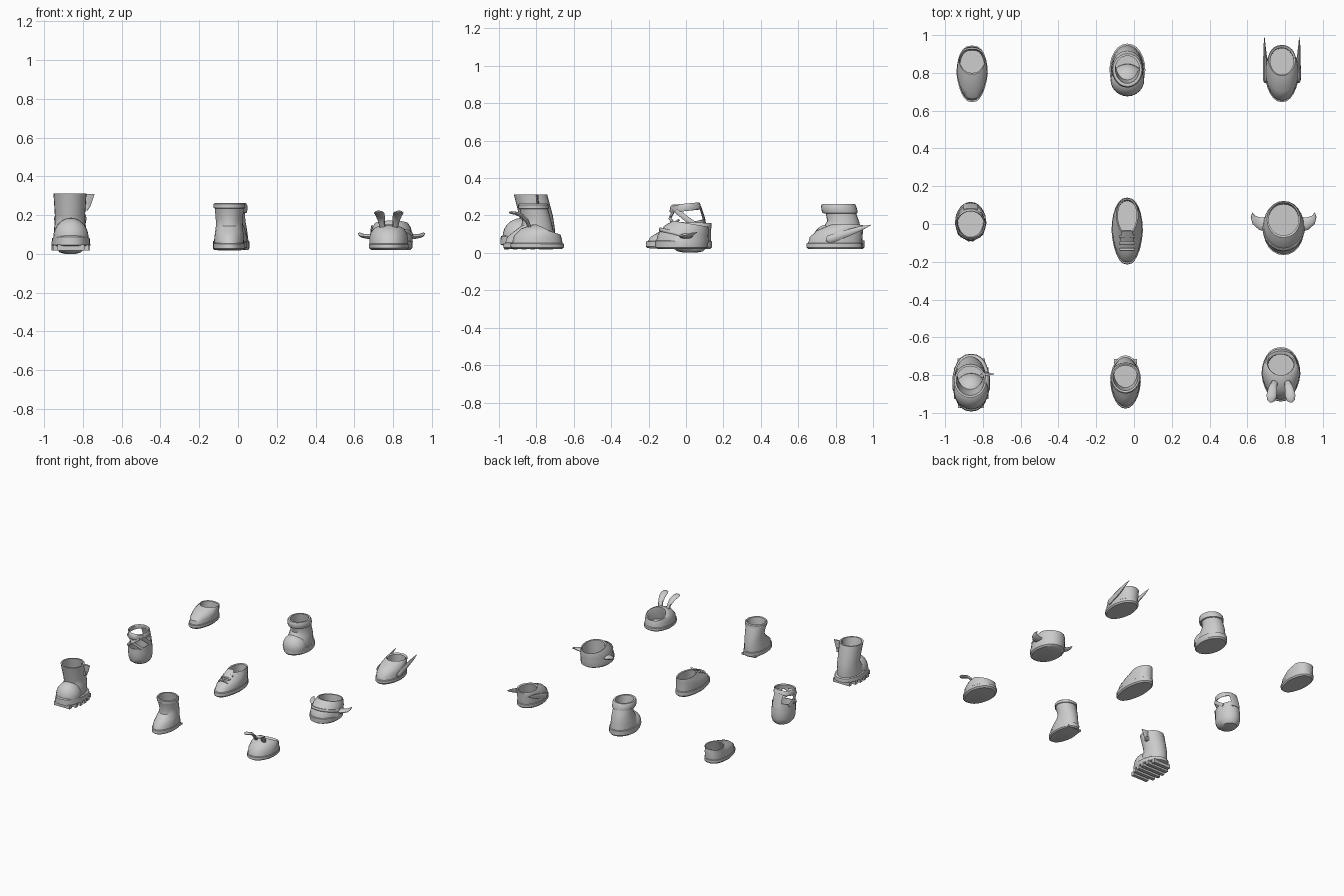
import bpy, bmesh
from math import sin, cos, pi, radians
from mathutils import Vector

N = 24


def finish(name, bm, angle=35):
    bmesh.ops.recalc_face_normals(bm, faces=bm.faces)
    me = bpy.data.meshes.new(name)
    bm.to_mesh(me)
    bm.free()
    ob = bpy.data.objects.new(name, me)
    bpy.context.collection.objects.link(ob)
    bpy.context.view_layer.objects.active = ob
    ob.select_set(True)
    bpy.ops.object.shade_smooth_by_angle(angle=radians(angle))
    ob.select_set(False)
    return ob


def bridge(name, loops, closed=False):
    # skin a list of point loops, capped at the ends or closed into a band
    bm = bmesh.new()
    vs = [[bm.verts.new(p) for p in lp] for lp in loops]
    pairs = list(zip(vs, vs[1:])) + ([(vs[-1], vs[0])] if closed else [])
    for a, b in pairs:
        n = len(a)
        for i in range(n):
            bm.faces.new((a[i], a[(i + 1) % n], b[(i + 1) % n], b[i]))
    if not closed:
        bm.faces.new(vs[0])
        bm.faces.new(vs[-1])
    return finish(name, bm)


def shell(name, cx, rings, taper=0.12, e=0.85, closed=False):
    # each ring: front y, front z, back y, back z, half width
    loops = []
    for yf, zf, yb, zb, hw in rings:
        lp = []
        for i in range(N):
            c, s = cos(2 * pi * i / N), sin(2 * pi * i / N)
            px = abs(c) ** e * (1 if c > 0 else -1) * (1 - taper * max(0, -s))
            t = (s + 1) / 2
            lp.append((cx + hw * px, yf + (yb - yf) * t, zf + (zb - zf) * t))
        loops.append(lp)
    return bridge(name, loops, closed)


def horn(name, pts, size, up=(0, 0, 1), n=10):
    # oval section (width, thickness) swept along a path
    pts = [Vector(p) for p in pts]
    loops = []
    for i, p in enumerate(pts):
        t = (pts[min(i + 1, len(pts) - 1)] - pts[max(i - 1, 0)]).normalized()
        side = t.cross(Vector(up)).normalized()
        nor = side.cross(t)
        w, h = size[i]
        loops.append([p + side * w * cos(2 * pi * k / n) + nor * h * sin(2 * pi * k / n) for k in range(n)])
    return bridge(name, loops)


def dome(name, loc, scale):
    bm = bmesh.new()
    bmesh.ops.create_uvsphere(bm, u_segments=24, v_segments=14, radius=1)
    for v in bm.verts:
        v.co = Vector((v.co.x * scale[0] + loc[0], v.co.y * scale[1] + loc[1],
                       max(v.co.z, -0.2) * scale[2] + loc[2]))
    return finish(name, bm)


def box(name, loc, size):
    bm = bmesh.new()
    bmesh.ops.create_cube(bm, size=1)
    for v in bm.verts:
        v.co = Vector([v.co[i] * size[i] + loc[i] for i in range(3)])
    return finish(name, bm)


# slip-on shoe
shell("slip_on", -.857, [
    (.655, .02, .935, .02, .075), (.645, .03, .945, .03, .083), (.645, .05, .945, .05, .083),
    (.655, .052, .938, .052, .079), (.662, .08, .94, .10, .081), (.70, .11, .937, .12, .079),
    (.793, .14, .935, .128, .072), (.80, .135, .925, .125, .067), (.76, .055, .92, .05, .064)], .2, .75)

# collared boot with toe cap
shell("collar_boot", -.035, [
    (.685, .02, .945, .02, .088), (.675, .03, .955, .03, .095), (.675, .065, .955, .065, .095),
    (.69, .067, .945, .067, .087), (.70, .10, .94, .10, .085), (.735, .14, .935, .13, .08),
    (.755, .17, .925, .17, .073), (.748, .21, .91, .21, .071), (.73, .213, .918, .213, .08),
    (.725, .225, .917, .225, .083), (.722, .25, .91, .25, .083), (.728, .262, .902, .262, .077),
    (.745, .262, .89, .262, .064), (.765, .14, .91, .12, .062), (.77, .06, .915, .06, .062)], .05, .95)
dome("toe_cap", (-.035, .762, .065), (.089, .086, .088))

# winged shoe
shell("winged_shoe", .783, [
    (.655, .02, .935, .02, .083), (.645, .03, .945, .03, .091), (.645, .05, .945, .05, .091),
    (.653, .053, .94, .053, .087), (.662, .085, .945, .10, .088), (.70, .12, .945, .12, .084),
    (.77, .15, .948, .145, .076), (.785, .155, .945, .15, .072), (.79, .147, .932, .143, .062),
    (.77, .06, .93, .055, .064)], .1, .9)
for s in (-1, 1):
    x = .783 + s * .088
    horn("ankle_wing", [(x, .748, .072), (x, .762, .073), (x, .79, .08), (x, .87, .108), (x + s * .004, .94, .133), (x + s * .004, .99, .15)],
         [(.006, .008), (.012, .022), (.013, .022), (.011, .019), (.006, .012), (.001, .001)])

# strapped bootie: cup, ankle cuff, straps
C = -.865
shell("bootie_cup", C, [
    (-.01, .001, .055, .001, .03), (-.045, .008, .09, .008, .055), (-.075, .03, .11, .03, .073),
    (-.085, .06, .117, .06, .08), (-.087, .10, .115, .11, .081), (-.085, .14, .103, .18, .079),
    (-.078, .14, .096, .18, .073), (-.07, .06, .10, .05, .068)], 0, 1)
shell("ankle_cuff", C, [
    (-.085, .215, .08, .232, .077), (-.088, .222, .083, .237, .08), (-.083, .25, .075, .265, .08),
    (-.076, .257, .069, .27, .076), (-.072, .25, .067, .263, .07), (-.076, .22, .074, .235, .07)], 0, 1, True)
horn("heel_tab", [(C, .104, .14), (C, .094, .19), (C, .076, .245)], [(.038, .007)] * 3, (0, 1, .3))
for s in (-1, 1):
    horn("cross_strap", [(C + s * .07, .05, .15), (C + s * .077, .005, .18), (C + s * .062, -.05, .225)],
         [(.007, .015)] * 3)
    horn("front_strap", [(C + s * .06, -.055, .145), (C + s * .01, -.087, .185), (C - s * .05, -.065, .225)],
         [(.006, .011)] * 3)

# lace-up sneaker
S = -.036
shell("sneaker", S, [
    (-.205, .025, .13, .02, .074), (-.215, .035, .14, .03, .083), (-.213, .06, .14, .06, .083),
    (-.203, .063, .134, .063, .079), (-.19, .085, .134, .10, .08), (-.14, .115, .135, .13, .073),
    (-.085, .14, .137, .15, .065), (-.055, .165, .137, .16, .058), (-.048, .16, .127, .155, .05),
    (-.06, .07, .122, .06, .054)], .12, .85)
for i in range(3):
    y, z, w = -.135 + i * .034, .122 + i * .015, .038
    horn("lace", [(S - w, y, z - .006), (S - w / 2, y, z + .004), (S + w / 2, y, z + .004), (S + w, y, z - .006)],
         [(.008, .006)] * 4, n=8)
horn("tongue", [(S, -.11, .125), (S, -.06, .16), (S, -.035, .178)], [(.035, .008), (.034, .008), (.026, .006)])

# finned slipper
F = .792
shell("finned_slipper", F, [
    (-.15, .02, .10, .02, .095), (-.165, .03, .115, .03, .107), (-.165, .065, .12, .06, .11),
    (-.158, .067, .12, .066, .108), (-.15, .10, .122, .10, .108), (-.115, .145, .122, .125, .10),
    (-.072, .172, .12, .14, .088), (-.06, .17, .113, .138, .08), (-.06, .05, .105, .05, .08)], 0, .97)
horn("brow_band", [(F + .105 * cos(a), -.015 - .122 * sin(a), .095 + .03 * sin(a))
                   for a in [pi * i / 12 for i in range(13)]], [(.008, .011)] * 13)
for s in (-1, 1):
    horn("side_fin", [(F + s * .09, 0, .09), (F + s * .12, .002, .09), (F + s * .148, .018, .094), (F + s * .163, .04, .104), (F + s * .165, .06, .11)],
         [(.042, .016), (.034, .013), (.025, .01), (.012, .006), (.001, .001)])

# heavy tread boot
B = -.862
shell("tread_boot_sole", B, [
    (-.98, .04, -.70, .04, .09), (-.993, .045, -.687, .045, .1), (-.99, .088, -.69, .072, .098),
    (-.98, .095, -.70, .078, .09)], .03, .85)
for i in range(6):
    y = -.96 + i * .047
    w = .2 * (1 - ((y + .84) / .152) ** 2) ** .38
    box("tread_bar", (B, y, .033), (w, .026, .03))
shell("tread_boot_shaft", B - .005, [
    (-.95, .07, -.70, .07, .085), (-.93, .12, -.70, .12, .083), (-.885, .165, -.705, .155, .079),
    (-.892, .20, -.712, .20, .078), (-.92, .312, -.742, .312, .085), (-.908, .312, -.753, .312, .074),
    (-.875, .18, -.725, .16, .069), (-.87, .09, -.72, .09, .068)], 0, 1)
dome("tread_boot_toe", (B, -.885, .085), (.091, .096, .1))
horn("pull_tab", [(B + .079, -.79, .23), (B + .081, -.792, .25), (B + .084, -.795, .31)],
     [(.006, .012), (.006, .022), (.006, .04)], (1, 0, 0))
box("tab_buckle", (B + .078, -.79, .24), (.02, .025, .03))

# plain rain boot
R = -.045
shell("rain_boot", R, [
    (-.965, .02, -.705, .02, .072), (-.977, .028, -.697, .028, .081), (-.975, .052, -.695, .055, .081),
    (-.967, .055, -.705, .057, .077), (-.955, .085, -.705, .09, .076), (-.92, .115, -.71, .12, .072),
    (-.88, .145, -.715, .15, .069), (-.875, .18, -.725, .19, .07), (-.89, .235, -.738, .235, .075),
    (-.897, .237, -.733, .237, .081), (-.898, .257, -.735, .257, .081), (-.892, .263, -.742, .263, .075),
    (-.882, .26, -.75, .26, .067), (-.865, .15, -.73, .14, .06), (-.87, .06, -.725, .06, .06)], .1, .95)
box("boot_heel", (R, -.745, .024), (.12, .06, .012))

# long-eared slipper
E = .778
shell("eared_slipper", E, [
    (-.925, .02, -.665, .02, .09), (-.94, .03, -.652, .03, .102), (-.938, .05, -.652, .048, .103),
    (-.93, .053, -.66, .052, .1), (-.92, .09, -.664, .075, .1), (-.88, .13, -.668, .09, .093),
    (-.83, .15, -.672, .098, .083), (-.80, .152, -.68, .096, .074), (-.80, .14, -.69, .09, .068),
    (-.83, .045, -.69, .045, .07)], .12, .88)
for s in (-1, 1):
    horn("ear", [(E + s * .032, -.835, .135), (E + s * .038, -.85, .17), (E + s * .044, -.875, .197),
                 (E + s * .05, -.91, .212), (E + s * .053, -.935, .216), (E + s * .054, -.945, .216)],
         [(.016, .009), (.019, .01), (.024, .01), (.027, .009), (.02, .008), (.006, .003)])
